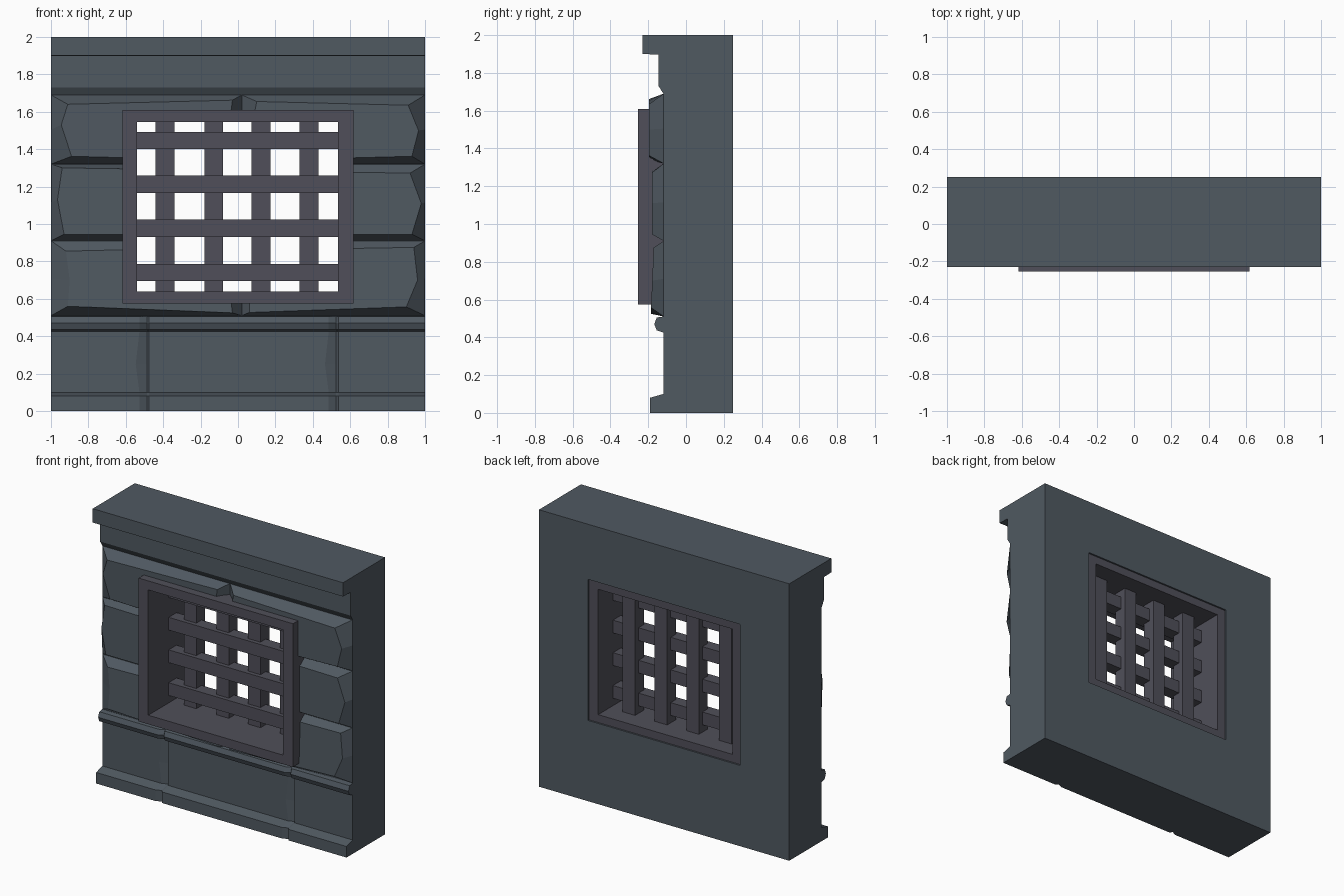
import bpy, bmesh
from mathutils import Vector

if "Cube" in bpy.data.objects:
    bpy.data.objects.remove(bpy.data.objects["Cube"])


def material(name, rgb):
    m = bpy.data.materials.new(name)
    m.diffuse_color = (*rgb, 1)
    m.use_nodes = True
    m.node_tree.nodes["Principled BSDF"].inputs["Base Color"].default_value = m.diffuse_color
    return m


STONE = material("stone_grey", (0.08, 0.1, 0.12))
IRON = material("iron_grey", (0.08, 0.078, 0.1))


def finish(name, bm, mat):
    bmesh.ops.recalc_face_normals(bm, faces=bm.faces)
    me = bpy.data.meshes.new(name)
    bm.to_mesh(me)
    bm.free()
    ob = bpy.data.objects.new(name, me)
    bpy.context.collection.objects.link(ob)
    me.materials.append(mat)
    return ob


def loft(name, rings, mat):
    """Closed skin through point rings of equal length, capped at both ends."""
    bm = bmesh.new()
    vs = [[bm.verts.new(p) for p in r] for r in rings]
    n = len(vs[0])
    for a, b in zip(vs, vs[1:]):
        for i in range(n):
            j = (i + 1) % n
            bm.faces.new((a[i], a[j], b[j], b[i]))
    bm.faces.new(vs[0])
    bm.faces.new(vs[-1])
    return finish(name, bm, mat)


def rect(x0, x1, z0, z1, y):
    return [(x0, y, z0), (x1, y, z0), (x1, y, z1), (x0, y, z1)]


def box(name, x, y, z, mat):
    return loft(name, [rect(*x, *z, y[0]), rect(*x, *z, y[1])], mat)


# Window opening cutter
cutter = box("opening_cutter", (-0.607, 0.607), (-1, 1), (0.583, 1.602), STONE)
cutter.hide_render = True


def cut(ob):
    mod = ob.modifiers.new("opening", 'BOOLEAN')
    mod.operation, mod.solver, mod.object = 'DIFFERENCE', 'EXACT', cutter
    dg = bpy.context.evaluated_depsgraph_get()
    me = bpy.data.meshes.new_from_object(ob.evaluated_get(dg))
    ob.modifiers.clear()
    ob.data = me


# Wall: side profile (y, z) swept along x, with two shallow joints in the plinth
profile = [(-.19, 0), (-.19, .08), (-.12, .10), (-.12, .25), (-.12, .425),
           (-.155, .437), (-.168, .47), (-.155, .505), (-.12, .51),
           (-.12, 1.69), (-.145, 1.73), (-.145, 1.897), (-.23, 1.9),
           (-.23, 2), (.25, 2), (.25, 0)]


def station(x, depth=0.0, wobble=0.0):
    pts = []
    for y, z in profile:
        low = y < 0 and z < 0.508
        dx = wobble if low and z == .25 else 0
        pts.append((x + dx, y + (depth if low else 0), z))
    return pts


rings = [station(-1)]
for seam in (-0.487, 0.525):
    rings += [station(seam - .04, 0, -.02), station(seam, .018), station(seam + .012)]
rings.append(station(1))
cut(loft("wall", rings, STONE))


# Rough-cut facing stones: base rectangle tapering to an uneven six-sided face
def facing_stone(name, x0, x1, z0, z1, face, y_top, y_bottom):
    zm = (z0 + z1) / 2
    base = [(x0, -.118, z1), (x1, -.118, z1), (x1, -.118, zm),
            (x1, -.118, z0), (x0, -.118, z0), (x0, -.118, zm)]
    depth = lambda z: y_bottom + (y_top - y_bottom) * (z - z0) / (z1 - z0)
    front = [(x, depth(z), z) for x, z in face]
    cut(loft(name, [base, front], STONE))


facing_stone("top_left_stone", -1, .02, 1.32, 1.69,
             [(-.91, 1.64), (-.03, 1.662), (-.05, 1.5), (-.04, 1.34), (-.89, 1.362), (-.945, 1.53)],
             -.195, -.19)
facing_stone("top_right_stone", .02, 1, 1.32, 1.69,
             [(.1, 1.655), (.91, 1.635), (.965, 1.5), (.93, 1.362), (.08, 1.34), (.07, 1.5)],
             -.195, -.195)
facing_stone("middle_stone", -1, 1, .91, 1.32,
             [(-.94, 1.3), (.92, 1.272), (.98, 1.11), (.93, .945), (-.93, .945), (-.965, 1.13)],
             -.18, -.18)
facing_stone("lower_left_stone", -1, .02, .51, .91,
             [(-.92, .855), (-.04, .875), (-.05, .7), (-.03, .525), (-.91, .56), (-.9, .7)],
             -.17, -.187)
facing_stone("lower_right_stone", .02, 1, .51, .91,
             [(.08, .86), (.94, .875), (.96, .7), (.9, .557), (.06, .527), (.07, .7)],
             -.17, -.187)
bpy.data.objects.remove(cutter)

# Window frame: rectangular tube running through the wall
bm = bmesh.new()
outer, inner = (-.617, .617, .575, 1.61), (-.54, .535, .64, 1.545)
loops = [[bm.verts.new(p) for p in rect(*r, y)]
         for r, y in ((outer, -.253), (outer, .238), (inner, .238), (inner, -.253))]
for k in range(4):
    a, b = loops[k], loops[(k + 1) % 4]
    for i in range(4):
        j = (i + 1) % 4
        bm.faces.new((a[i], a[j], b[j], b[i]))
finish("window_frame", bm, IRON)

# Grille bars: upright bars behind, cross bars in front
for i, x in enumerate((-.39, -.13, .123, .38)):
    box(f"upright_bar_{i + 1}", (x - .05, x + .05), (.01, .11), (.63, 1.555), IRON)
for i, z in enumerate((.74, .977, 1.212, 1.447)):
    box(f"cross_bar_{i + 1}", (-.55, .545), (-.02, .07), (z - .046, z + .046), IRON)
